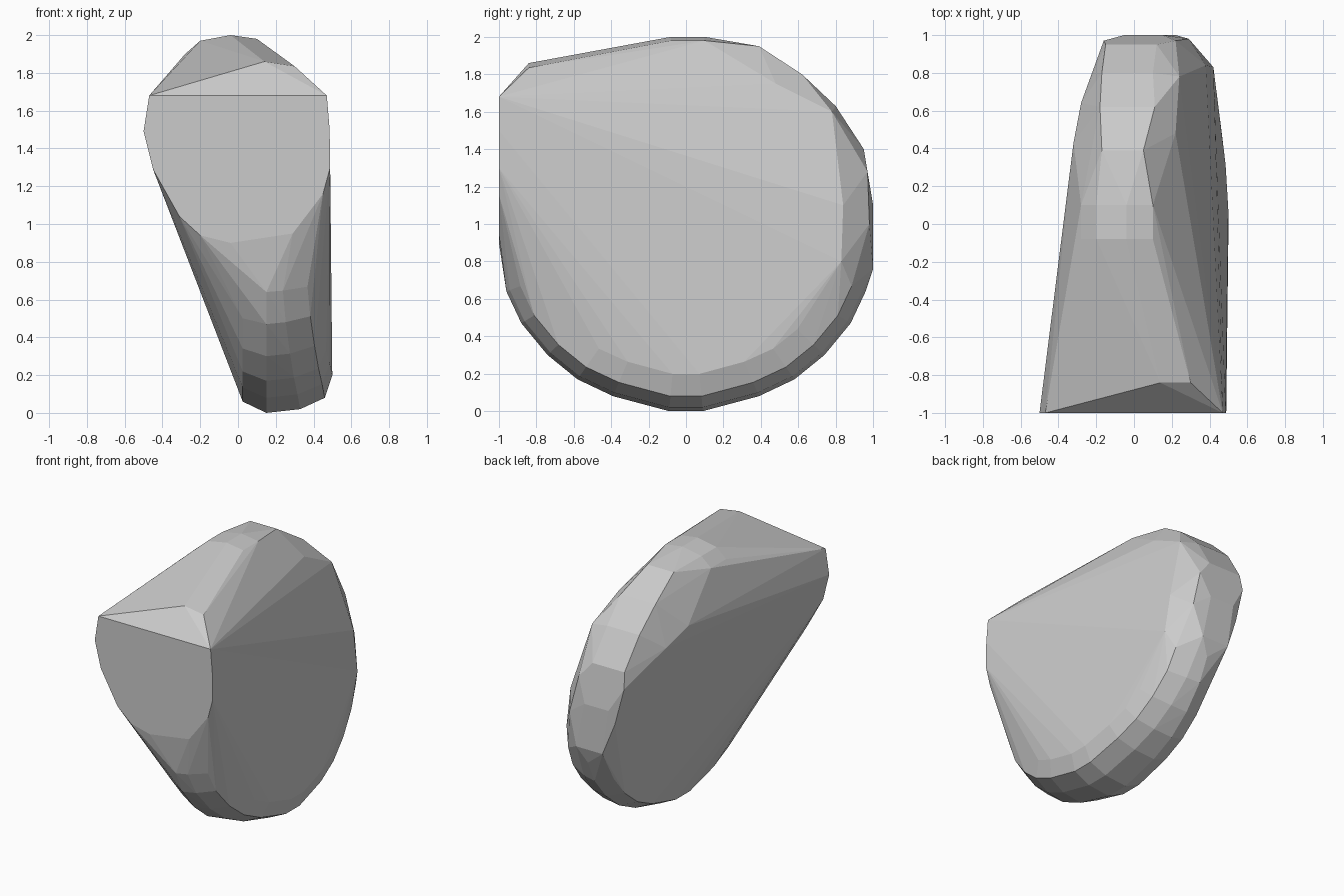
import bpy, bmesh, math

if "Cube" in bpy.data.objects:
    bpy.data.objects.remove(bpy.data.objects["Cube"])

pts = []

# Lower rounded rim: one cross-section swept along the mirrored bottom arc
arc = [(.09, 0), (.39, .08), (.58, .17), (.74, .3), (.88, .47), (.96, .64)]
section = [(.025, .06), (.15, 0), (.33, .02), (.46, .08), (.5, .2)]
for y, z in arc:
    for x, inset in section:
        k = 1 - inset / math.hypot(y, z - 1)
        if x > .3:
            x -= .1 * y * y
        for s in (-1, 1):
            pts.append((x, s * max(-1, min(1, y * k)), 1 + (z - 1) * k))

# Flat front cut at y = -1, as (x, z)
front = [(-.47, 1.68), (.47, 1.68), (.485, 1.5), (.488, 1.3), (.45, 1.16), (.29, .95),
         (.15, .92), (-.04, .9), (-.2, .94), (-.31, 1.04), (-.45, 1.29), (-.5, 1.49)]
pts += [(x, -1, z) for x, z in front]
pts += [(.3, -.84, 1.835), (.14, -.84, 1.86)]

# Crown, straight along y
for x, z in [(-.28, 1.9), (-.2, 1.97), (-.04, 2), (.1, 1.98)]:
    pts += [(x, -.08, z), (x, .1, z)]

# Upper back rim: (y, z) with the x positions across it
rim = [(.39, 1.95, (-.17, .05)), (.62, 1.8, (-.18, .11)), (.8, 1.63, (-.17, .1)),
       (.95, 1.4, (-.15, .12)), (.97, 1.28, (-.16, .22)), (1, 1.1, (-.05, .15)),
       (1, .76, (0, .22)), (.98, 1.0, (-.09, .29))]
for y, z, xs in rim:
    pts += [(x, y, z) for x in xs]

# Edges of the broad left and right faces
pts += [(-.32, .43, 1.6), (-.28, .64, 1.5), (-.16, .8, 1.22), (-.06, .8, .85),
        (.24, .78, 1.6), (.22, .48, 1.75), (.38, .84, 1.1), (.42, .83, .8),
        (.44, -.08, 1.12)]

# Faceted boulder: wrap the profile points in a convex skin
bm = bmesh.new()
for p in pts:
    bm.verts.new(p)
res = bmesh.ops.convex_hull(bm, input=bm.verts)
loose = [v for v in bm.verts if not v.link_faces]
bmesh.ops.delete(bm, geom=loose, context='VERTS')
bmesh.ops.dissolve_limit(bm, angle_limit=math.radians(1.5), verts=bm.verts, edges=bm.edges)
bmesh.ops.recalc_face_normals(bm, faces=bm.faces)
mesh = bpy.data.meshes.new("boulder")
bm.to_mesh(mesh)
bm.free()
boulder = bpy.data.objects.new("boulder", mesh)
bpy.context.collection.objects.link(boulder)
